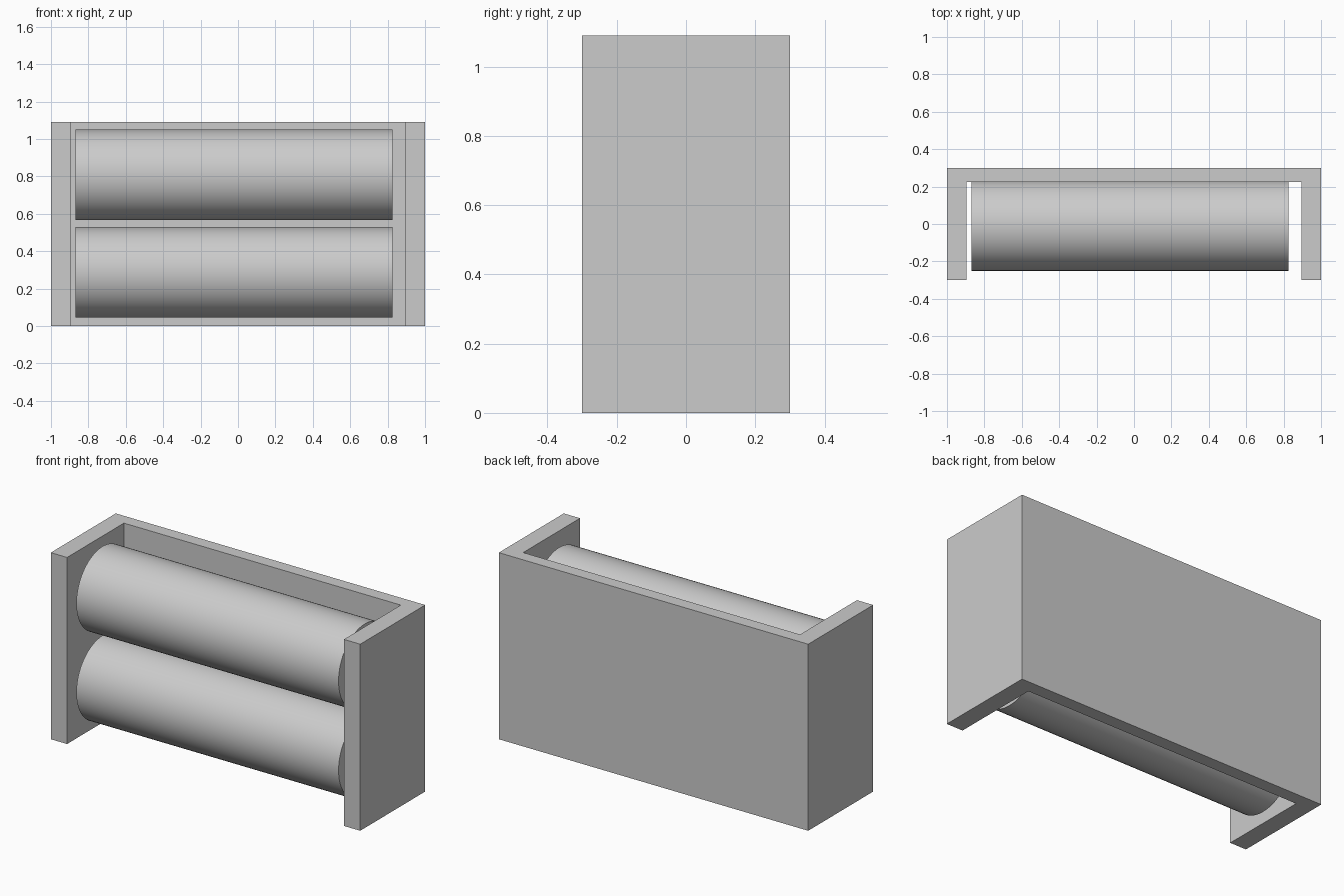
import bpy
import math

cube = bpy.data.objects.get("Cube")
if cube:
    bpy.data.objects.remove(cube, do_unlink=True)

grey = bpy.data.materials.new("light_grey")
grey.use_nodes = True
colour = (0.6, 0.6, 0.6, 1)
grey.diffuse_color = colour
grey.node_tree.nodes["Principled BSDF"].inputs["Base Color"].default_value = colour

WIDTH, DEPTH, HEIGHT = 2.0, 0.6, 1.09
SIDE, BACK = 0.105, 0.075


# U-shaped frame: one plan outline extruded upwards
def make_frame():
    x, y = WIDTH / 2, DEPTH / 2
    xi, yi = x - SIDE, y - BACK
    plan = [(-x, -y), (-xi, -y), (-xi, yi), (xi, yi),
            (xi, -y), (x, -y), (x, y), (-x, y)]
    n = len(plan)
    verts = [(px, py, z) for z in (0, HEIGHT) for px, py in plan]
    faces = [(i, (i + 1) % n, (i + 1) % n + n, i + n) for i in range(n)]
    faces += [tuple(reversed(range(n))), tuple(range(n, 2 * n))]
    mesh = bpy.data.meshes.new("frame")
    mesh.from_pydata(verts, [], faces)
    mesh.materials.append(grey)
    frame = bpy.data.objects.new("frame", mesh)
    bpy.context.collection.objects.link(frame)


# Horizontal roller lying along x
def make_roller(name, z):
    left, right = -0.87, 0.825
    bpy.ops.mesh.primitive_cylinder_add(
        vertices=64, radius=0.242, depth=right - left,
        location=((left + right) / 2, -0.008, z),
        rotation=(0, math.pi / 2, 0))
    roller = bpy.context.object
    roller.name = name
    roller.data.materials.append(grey)
    bpy.ops.object.shade_smooth_by_angle(angle=math.radians(30))


make_frame()
make_roller("lower_roller", 0.287)
make_roller("upper_roller", 0.808)
